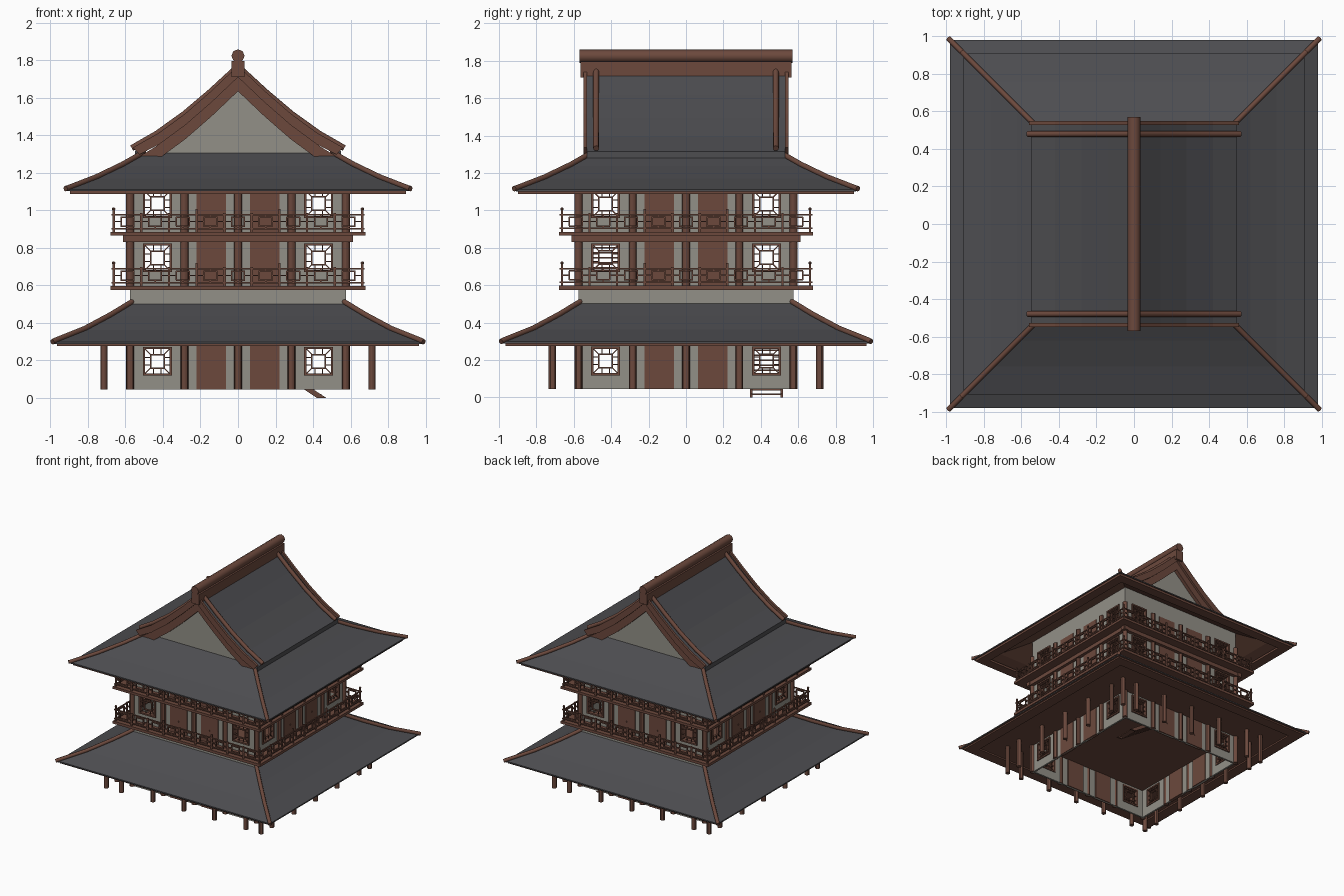
import bpy, bmesh, math
from mathutils import Matrix, Vector

if "Cube" in bpy.data.objects:
    bpy.data.objects.remove(bpy.data.objects["Cube"])


def material(name, rgb):
    m = bpy.data.materials.new(name)
    m.diffuse_color = (*rgb, 1)
    m.use_nodes = True
    m.node_tree.nodes["Principled BSDF"].inputs["Base Color"].default_value = m.diffuse_color
    return m


WOOD = material("brown wood", (0.150, 0.066, 0.046))
TILE = material("dark roof tile", (0.074, 0.074, 0.081))
PLASTER = material("grey plaster", (0.290, 0.280, 0.245))


def box(bm, x0, x1, y0, y1, z0, z1, turn=0):
    c = Vector(((x0 + x1) / 2, (y0 + y1) / 2, (z0 + z1) / 2))
    m = (Matrix.Translation(c) @ Matrix.Rotation(turn, 4, 'Y')
         @ Matrix.Diagonal((x1 - x0, y1 - y0, z1 - z0, 1)))
    bmesh.ops.create_cube(bm, size=1, matrix=m)


def post(bm, x, y, z0, z1, r):
    bmesh.ops.create_cone(bm, cap_ends=True, segments=12, radius1=r, radius2=r, depth=z1 - z0,
                          matrix=Matrix.Translation((x, y, (z0 + z1) / 2)))


def prism(bm, pts, y0, y1):
    """Extrude an x-z outline along y."""
    a = [bm.verts.new((x, y0, z)) for x, z in pts]
    b = [bm.verts.new((x, y1, z)) for x, z in pts]
    n = len(pts)
    bm.faces.new(a)
    bm.faces.new(b[::-1])
    for i in range(n):
        bm.faces.new((a[i], b[i], b[(i + 1) % n], a[(i + 1) % n]))


def finish(name, bm, mat, four=False, soffit=None, smooth=False):
    """Make the object; four=True repeats the front part on all sides."""
    if four:
        src = bm.verts[:] + bm.edges[:] + bm.faces[:]
        for k in (1, 2, 3):
            d = bmesh.ops.duplicate(bm, geom=src)["geom"]
            bmesh.ops.rotate(bm, verts=[v for v in d if isinstance(v, bmesh.types.BMVert)],
                             matrix=Matrix.Rotation(k * math.pi / 2, 3, 'Z'))
    bmesh.ops.recalc_face_normals(bm, faces=bm.faces[:])
    bm.normal_update()
    me = bpy.data.meshes.new(name)
    me.materials.append(mat)
    if soffit:
        me.materials.append(soffit)
        for f in bm.faces:
            f.material_index = 1 if f.normal.z < -0.1 else 0
    bm.to_mesh(me)
    bm.free()
    ob = bpy.data.objects.new(name, me)
    bpy.context.collection.objects.link(ob)
    if smooth:
        bpy.context.view_layer.objects.active = ob
        ob.select_set(True)
        bpy.ops.object.shade_smooth_by_angle()
        ob.select_set(False)
    return ob


def tubes(name, paths, r):
    cu = bpy.data.curves.new(name, 'CURVE')
    cu.dimensions = '3D'
    cu.bevel_depth, cu.bevel_resolution, cu.use_fill_caps = r, 2, True
    for p in paths:
        s = cu.splines.new('POLY')
        s.points.add(len(p) - 1)
        for q, co in zip(s.points, p):
            q.co = (*co, 1)
    cu.materials.append(WOOD)
    bpy.context.collection.objects.link(bpy.data.objects.new(name, cu))


def hip_roof(name, rings):
    """Square rings (half width, z) joined into a closed roof body."""
    bm = bmesh.new()
    loops = [[bm.verts.new((sx * h, sy * h, z)) for sx, sy in ((-1, -1), (1, -1), (1, 1), (-1, 1))]
             for h, z in rings]
    for a, b in zip(loops, loops[1:]):
        for i in range(4):
            bm.faces.new((a[i], a[(i + 1) % 4], b[(i + 1) % 4], b[i]))
    bm.faces.new(loops[0])
    bm.faces.new(loops[-1][::-1])
    finish(name, bm, TILE, soffit=WOOD)


def eave_board(name, outer, width, z0, z1):
    bm = bmesh.new()
    box(bm, -outer, outer - width, -outer, -outer + width, z0, z1)
    finish(name, bm, WOOD, four=True)


# --- storeys: plaster walls, doors, lattice windows, columns
for label, z0, wall_top, col_top in (("ground", .045, .575, .285), ("middle", .597, .865, .865),
                                     ("upper", .885, 1.25, 1.10)):
    wz0, wz1 = z0 + .08, z0 + .22
    bm = bmesh.new()
    for u0, u1 in ((-.575, -.50), (-.36, .36), (.50, .575)):
        box(bm, u0, u1, -.575, -.56, z0, wall_top)
    for s in (-.43, .43):
        box(bm, s - .07, s + .07, -.575, -.56, z0, wz0)
        box(bm, s - .07, s + .07, -.575, -.56, wz1, wall_top)
    finish(label + "_walls", bm, PLASTER, four=True)

    bm = bmesh.new()
    for s in (-1, 1):
        c = s * .143
        box(bm, c - .078, c + .078, -.581, -.552, z0, min(z0 + .24, col_top))
        box(bm, c - .004, c + .004, -.586, -.58, z0 + .096, z0 + .104)
    finish(label + "_doors", bm, WOOD, four=True)

    bm = bmesh.new()
    zc = z0 + .15
    for c in (-.43, .43):
        for s in (-1, 1):
            # outer frame and inner square
            for h, t, d in ((.071, .006, .008), (.036, .004, 0)):
                box(bm, c - h - t, c + h + t, -.577 - d, -.561 + d, zc + s * h - t, zc + s * h + t)
                box(bm, c + s * h - t, c + s * h + t, -.577 - d, -.561 + d, zc - h, zc + h)
            # short bars from the square to the frame
            m = s * .053
            for o in (-.02, .02):
                box(bm, c + o - .003, c + o + .003, -.573, -.565, zc + m - .018, zc + m + .018)
                box(bm, c + m - .018, c + m + .018, -.573, -.565, zc + o - .003, zc + o + .003)
            for q in (-1, 1):
                x, z = c + m, zc + q * .053
                box(bm, x - .025, x + .025, -.573, -.565, z - .003, z + .003,
                    turn=-s * q * math.pi / 4)
    finish(label + "_window_lattices", bm, WOOD, four=True)

    bm = bmesh.new()
    for x in (-.575, -.285, 0, .285):
        post(bm, x, -.575, z0, col_top, .021)
    finish(label + "_columns", bm, WOOD, four=True, smooth=True)

# --- veranda posts under the lower eave
bm = bmesh.new()
for x in (-.715, -.575, -.285, 0, .285, .575):
    post(bm, x, -.715, .045, .29, .019)
finish("veranda_posts", bm, WOOD, four=True, smooth=True)

# --- crossed beams below the upper balcony
bm = bmesh.new()
box(bm, -.612, .612, -.605, -.57, .832, .866)
finish("middle_beams", bm, WOOD, four=True)

# --- floors, balconies and railings
for label, z0, z1 in (("middle", .575, .597), ("upper", .865, .885)):
    bm = bmesh.new()
    box(bm, -.68, .68, -.68, .68, z0, z1)
    finish(label + "_balcony_floor", bm, WOOD)
    bm = bmesh.new()
    y0, y1, n, w = -.668, -.658, 9, 1.326
    step = w / n
    for z in (.018, .092):
        box(bm, -.675, .675, y0, y1, z1 + z - .004, z1 + z + .004)
    for i in range(n):
        x = -w / 2 + i * step
        box(bm, x - .006, x + .006, -.669, -.657, z1, z1 + (.122 if i % 3 == 0 else .10))
        c = x + step / 2
        for s in (-1, 1):
            box(bm, c - .037, c + .037, y0, y1, z1 + .055 + s * .024 - .004, z1 + .055 + s * .024 + .004)
            box(bm, c + s * .034 - .004, c + s * .034 + .004, y0, y1, z1 + .031, z1 + .079)
            box(bm, c + s * .054 - .02, c + s * .054 + .02, y0, y1, z1 + .052, z1 + .059)
            box(bm, c - .004, c + .004, y0, y1, z1 + .055 + s * .03 - .007, z1 + .055 + s * .03 + .007)
    bmesh.ops.create_uvsphere(bm, u_segments=8, v_segments=6, radius=.009,
                              matrix=Matrix.Translation((-w / 2, -.663, z1 + .122)))
    finish(label + "_railing", bm, WOOD, four=True)

bm = bmesh.new()
box(bm, -.56, .56, -.56, .56, 1.10, 1.115)
finish("upper_ceiling", bm, WOOD)

# --- open stairs inside
for label, y, xa, za, xb, zb in (("lower", .43, .45, 0, -.42, .575), ("upper", -.43, .22, .597, -.2, .865)):
    bm = bmesh.new()
    for s in (-1, 1):
        yc = y + s * .082
        prism(bm, [(xa - .03, za), (xa + .02, za), (xb + .02, zb), (xb - .03, zb)], yc - .007, yc + .007)
    n = round((zb - za) / .026)
    for i in range(n):
        t = (i + .6) / n
        x, z = xa + (xb - xa) * t, za + (zb - za) * t
        box(bm, x - .025, x + .02, y - .08, y + .08, z - .004, z + .004)
    finish(label + "_stairs", bm, WOOD)

# --- lower skirt roof
low = [(.56, .51), (.68, .437), (.82, .362), (.98, .298)]
hip_roof("lower_roof", low + [(.98, .288)])
eave_board("lower_eave_board", .965, .09, .276, .289)

# --- upper skirt roof
up = [(.50, 1.305), (.62, 1.237), (.76, 1.170), (.91, 1.112)]
hip_roof("upper_skirt_roof", up + [(.91, 1.102), (.76, 1.148), (.57, 1.243)])
eave_board("upper_eave_board", .897, .08, 1.088, 1.106)

# --- hip ridges on both roofs
for name, rings in (("lower_hip_ridges", [(.99, .292)] + low[::-1]), ("upper_hip_ridges", [(.92, 1.11)] + up[::-1])):
    tubes(name, [[(sx * h, sy * h, z + .006) for h, z in rings] for sx in (-1, 1) for sy in (-1, 1)], .015)

# --- gabled main roof
slope = [(0, 1.75), (.14, 1.617), (.28, 1.495), (.42, 1.392), (.55, 1.315)]


def gable_band(top, bottom, y0, y1, name, mat, end=None, soffit=None):
    """Arched band following the gable slope between two vertical offsets."""
    half = [(x, z + top) for x, z in slope]
    low_half = [(x, z + bottom) for x, z in slope]
    if end:
        half[-1], low_half[-1] = end
    right = half + low_half[::-1]
    bm = bmesh.new()
    for s in (-1, 1):
        prism(bm, [(s * x, z) for x, z in right], y0, y1)
    finish(name, bm, mat, soffit=soffit)


gable_band(0, -.035, -.53, .53, "main_roof", TILE, soffit=WOOD)
for s, side in ((-1, "front"), (1, "back")):
    def span(a, b):
        return sorted((s * a, s * b))
    gable_band(.022, -.04, *span(.528, .548), side + "_outer_bargeboard", WOOD,
               end=((.56, 1.335), (.525, 1.298)))
    gable_band(-.04, -.115, *span(.50, .53), side + "_inner_bargeboard", WOOD,
               end=((.52, 1.29), (.43, 1.29)))
    bm = bmesh.new()
    y0, y1 = span(.47, .495)
    prism(bm, [(-.47, 1.29), (.47, 1.29), (.28, 1.45), (0, 1.70), (-.28, 1.45)], y0, y1)
    finish(side + "_gable_wall", bm, PLASTER)

tubes("descending_ridges", [[(sx * x * 1.03, y, z + .017) for x, z in slope]
                            for sx in (-1, 1) for y in (-.48, .48)], .016)

# --- top ridge beam with round cap
bm = bmesh.new()
box(bm, -.034, .034, -.565, .565, 1.71, 1.795)
finish("ridge_beam", bm, WOOD)
tubes("ridge_cap", [[(0, -.57, 1.824), (0, .57, 1.824)]], .035)
